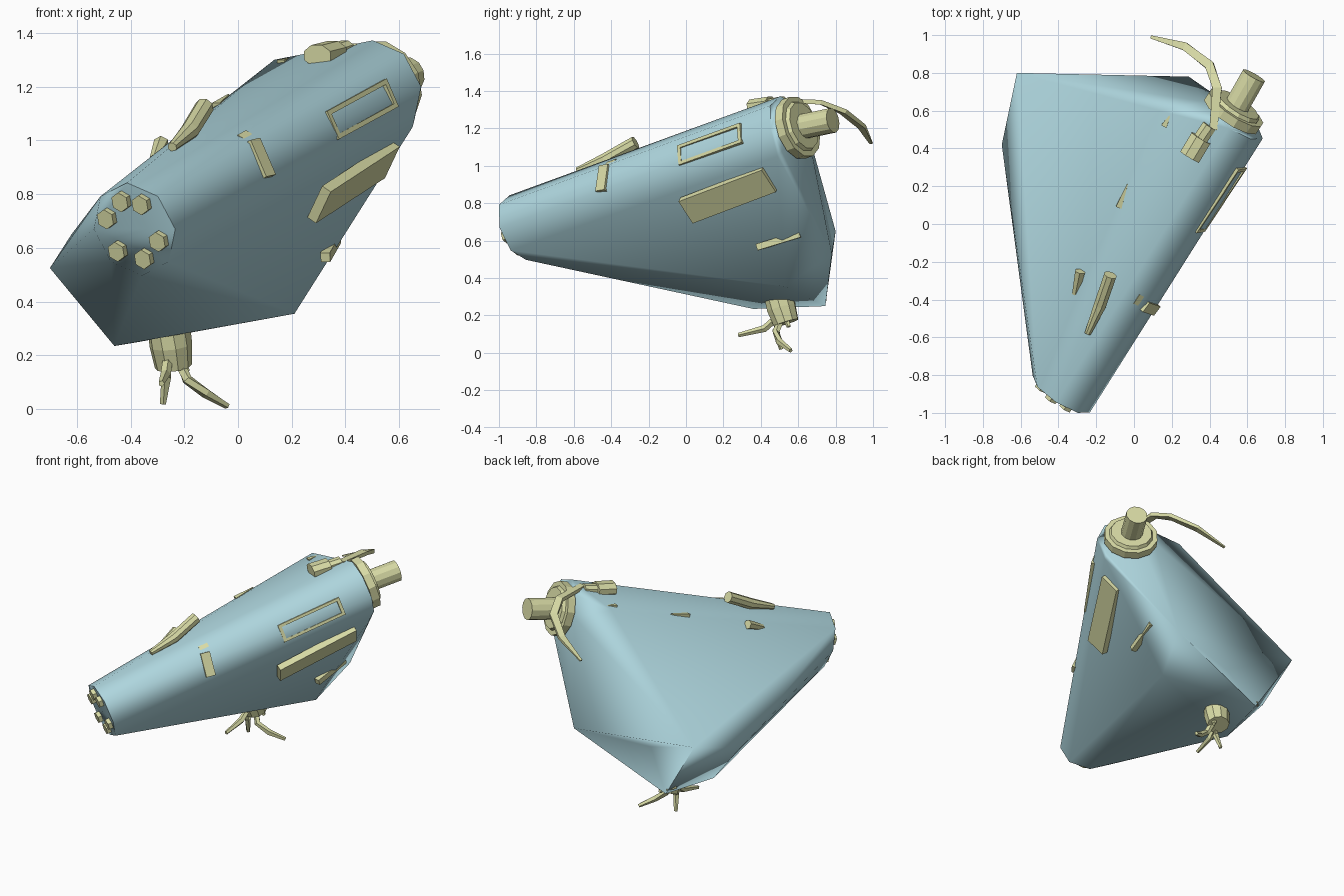
import bpy, bmesh, math
from mathutils import Vector, Matrix

if "Cube" in bpy.data.objects:
    bpy.data.objects.remove(bpy.data.objects["Cube"])

V = Vector


def material(name, rgb):
    m = bpy.data.materials.new(name)
    m.diffuse_color = (*rgb, 1)
    m.use_nodes = True
    m.node_tree.nodes["Principled BSDF"].inputs["Base Color"].default_value = m.diffuse_color
    return m


TEAL = material("pale_teal", (0.43, 0.68, 0.74))
OLIVE = material("pale_olive", (0.69, 0.71, 0.38))


def finish(bm, name, mat):
    bmesh.ops.recalc_face_normals(bm, faces=bm.faces)
    me = bpy.data.meshes.new(name)
    bm.to_mesh(me)
    bm.free()
    ob = bpy.data.objects.new(name, me)
    me.materials.append(mat)
    bpy.context.collection.objects.link(ob)
    return ob


# Leading edge frame: axis, sideways and upward directions
END_A, END_B, R = V((-0.385, -0.90, 0.67)), V((0.53, 0.55, 1.20)), 0.18
AX = V((0.53, 0.80, 0.29)).normalized()
E1 = V((0.84, -0.54, 0)).normalized()
E2 = E1.cross(AX).normalized()


def radial(deg):
    t = math.radians(deg)
    return E1 * math.cos(t) + E2 * math.sin(t)


def tube(name, pts, radii, sides=8, flat=1.0):
    """Capped tube along a path; flat squashes the section."""
    pts = [V(p) for p in pts]
    bm = bmesh.new()
    rings = []
    for i, p in enumerate(pts):
        d = (pts[min(i + 1, len(pts) - 1)] - pts[max(i - 1, 0)]).normalized()
        side = d.cross(V((0, 0, 1)))
        if side.length < 0.2:
            side = d.cross(V((0, 1, 0)))
        side.normalize()
        up = side.cross(d)
        ring = []
        for k in range(sides):
            t = 2 * math.pi * (k + 0.5) / sides
            ring.append(bm.verts.new(p + (side * math.cos(t) + up * (math.sin(t) * flat)) * radii[i]))
        rings.append(ring)
    for a, b in zip(rings, rings[1:]):
        for k in range(sides):
            j = (k + 1) % sides
            bm.faces.new((a[k], a[j], b[j], b[k]))
    bm.faces.new(rings[0])
    bm.faces.new(rings[-1])
    return finish(bm, name, OLIVE)


def box(name, centre, size, x, z):
    """Box with its own length direction x and outward direction z."""
    x = V(x).normalized()
    y = V(z).cross(x).normalized()
    z = x.cross(y)
    rot = Matrix((x, y, z)).transposed().to_4x4()
    bm = bmesh.new()
    bmesh.ops.create_cube(bm, size=1, matrix=Matrix.Translation(V(centre)) @ rot @ Matrix.Diagonal((*size, 1)))
    return finish(bm, name, OLIVE)


# Body: hull of the rounded leading edge and the wedge corners
W, REAR, LEFT = V((0.135, 0.60, 1.30)), V((-0.62, 0.80, 0.65)), V((-0.70, 0.42, 0.525))
BELLY, LOW, SIDE, HEEL = V((-0.46, 0.36, 0.235)), V((-0.37, 0.745, 0.25)), V((0.21, 0.53, 0.355)), V((0.29, 0.78, 0.53))
bm = bmesh.new()
tag = bm.verts.layers.int.new("tail_corner")
for p in [c + radial(a) * R for c in (END_A, END_B) for a in range(0, 360, 45)] + [LEFT, BELLY, W, SIDE, V((0.65, 0.49, 1.05))]:
    bm.verts.new(p)
for p in (REAR, LOW, HEEL):
    bm.verts.new(p)[tag] = 1
bmesh.ops.convex_hull(bm, input=bm.verts)
bmesh.ops.delete(bm, geom=[v for v in bm.verts if not v.link_faces], context='VERTS')

# Torn tail: replace the rear face with a dent
tail = [f for f in bm.faces if all(v[tag] for v in f.verts)]
bmesh.ops.delete(bm, geom=tail, context='FACES')
rim = [e for e in bm.edges if e.is_boundary]
notch = bm.verts.new((-0.20, 0.66, 0.49))
for e in rim:
    bm.faces.new((e.verts[0], e.verts[1], notch))
body = finish(bm, "wedge_body", TEAL)
bpy.context.view_layer.objects.active = body
body.select_set(True)
bpy.ops.object.shade_smooth_by_angle(angle=math.radians(80))
body.select_set(False)
wn = body.modifiers.new("weighted", 'WEIGHTED_NORMAL')
wn.mode = 'FACE_AREA'
wn.keep_sharp = True

# Bolts on the front cap
for i, a in enumerate((105, 60, -22, -75, -135, 157)):
    c = END_A + radial(a) * 0.115
    tube(f"cap_bolt_{i}", [c + AX * 0.02, c - AX * 0.025], [0.038, 0.038], 6)

# Flange and pipe at the upper end
c = V((0.53, 0.60, 1.205))
tube("end_flange", [c - AX * 0.03, c + AX * 0.02, c + AX * 0.02, c + AX * 0.04],
     [0.17, 0.17, 0.14, 0.13], 12)
tube("end_pipe", [c, (0.635, 0.785, 1.243)], [0.068, 0.068], 12)

# Window frame on the leading edge
n = radial(17)
tang = n.cross(AX).normalized()
mid = V((0.450, 0.135, 1.112))
for s in (-1, 1):
    box(f"frame_long_{s}", mid + tang * 0.048 * s, (0.42, 0.018, 0.04), AX, n)
    box(f"frame_short_{s}", mid + AX * 0.20 * s, (0.02, 0.1, 0.04), AX, n)

# Small plates on the leading edge
n = radial(25)
box("edge_plate", (0.08, -0.44, 0.93), (0.15, 0.06, 0.04), (0.06, -0.02, -0.14), n)
box("edge_tab", (0.03, -0.40, 1.005), (0.06, 0.05, 0.03), AX, radial(60))

# Broken pipes on the top
tube("top_pipe", [(-0.245, -0.58, 0.975), (-0.18, -0.43, 1.035), (-0.125, -0.27, 1.125)], [0.018, 0.035, 0.036])
tube("left_stub", [(-0.31, -0.37, 0.93), (-0.285, -0.25, 0.99)], [0.02, 0.03], 6)

# Clamp on top near the flange
tube("clamp", [(0.295, 0.355, 1.315), (0.355, 0.455, 1.33), (0.355, 0.455, 1.33), (0.40, 0.52, 1.345)],
     [0.062, 0.062, 0.042, 0.042], 8, 0.7)

# Trough and bar under the right side
box("side_trough", (0.43, 0.225, 0.845), (0.54, 0.15, 0.04), (0.26, 0.45, 0.17), (0.78, -0.28, -0.55))
tube("side_bar", [(0.325, 0.38, 0.565), (0.365, 0.61, 0.635)], [0.025, 0.025], 4)

# Socket with hanging wires below
tube("wire_socket", [(-0.255, 0.50, 0.29), (-0.25, 0.51, 0.24), (-0.24, 0.535, 0.16)], [0.08, 0.08, 0.07], 10)
wires = [
    [(-0.25, 0.50, 0.20), (-0.265, 0.48, 0.12), (-0.28, 0.51, 0.02)],
    [(-0.23, 0.52, 0.20), (-0.19, 0.48, 0.11), (-0.12, 0.50, 0.06), (-0.04, 0.56, 0.012)],
    [(-0.26, 0.50, 0.20), (-0.27, 0.42, 0.13), (-0.285, 0.28, 0.095)],
    [(-0.22, 0.53, 0.20), (-0.19, 0.55, 0.14)],
]
for i, w in enumerate(wires):
    tube(f"hanging_wire_{i}", w, [0.02] * (len(w) - 1) + [0.012], 5)

# Curled strip at the upper end
tube("curled_strip", [(0.42, 0.50, 1.35), (0.44, 0.72, 1.34), (0.40, 0.84, 1.29), (0.27, 0.94, 1.21), (0.09, 0.99, 1.12)],
     [0.03, 0.035, 0.035, 0.03, 0.012], 4, 0.5)

# Small splinters
splinters = [
    ((-0.08, 0.09, 1.125), (-0.035, 0.21, 1.17)),
    ((0.16, 0.52, 1.285), (0.19, 0.575, 1.305)),
    ((-0.41, 0.70, 0.30), (-0.38, 0.75, 0.28)),
]
for i, (a, b) in enumerate(splinters):
    tube(f"splinter_{i}", [a, b], [0.022, 0.004], 4)
